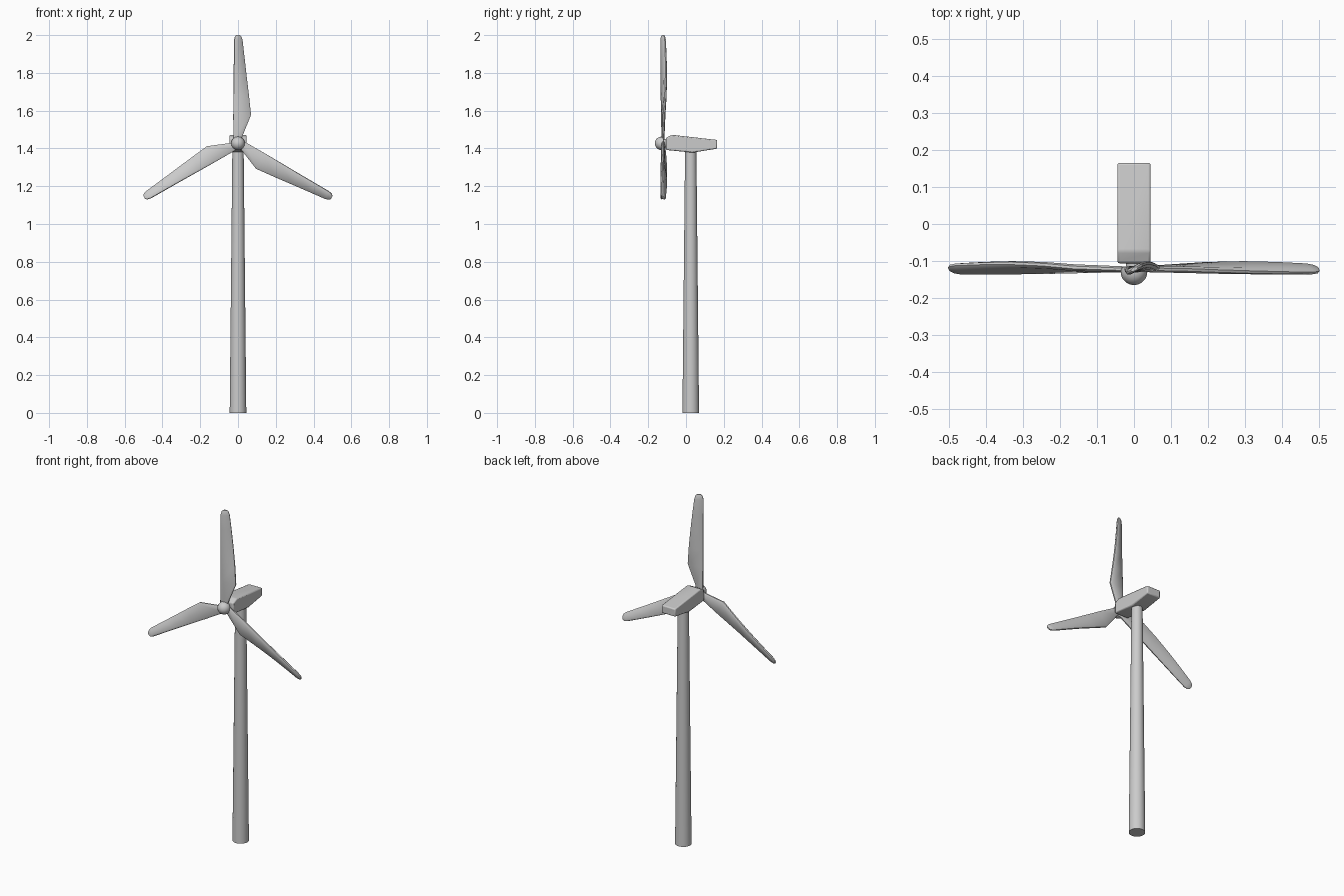
import bpy, bmesh
from math import radians, sin, cos, pi
from mathutils import Matrix, Vector

if "Cube" in bpy.data.objects:
    bpy.data.objects.remove(bpy.data.objects["Cube"])

HUB = Vector((0, -0.122, 1.427))


def finish(name, bm, angle=35):
    bmesh.ops.recalc_face_normals(bm, faces=bm.faces)
    me = bpy.data.meshes.new(name)
    bm.to_mesh(me)
    bm.free()
    ob = bpy.data.objects.new(name, me)
    bpy.context.collection.objects.link(ob)
    bpy.ops.object.select_all(action='DESELECT')
    ob.select_set(True)
    bpy.context.view_layer.objects.active = ob
    bpy.ops.object.shade_smooth_by_angle(angle=radians(angle))
    return ob


def loft(bm, rings):
    """Bridge equal-length point rings and cap both ends."""
    vs = [[bm.verts.new(p) for p in ring] for ring in rings]
    n = len(vs[0])
    for a, b in zip(vs, vs[1:]):
        for i in range(n):
            j = (i + 1) % n
            bm.faces.new((a[i], a[j], b[j], b[i]))
    bm.faces.new(vs[0])
    bm.faces.new(vs[-1])


# Tapered tower
bm = bmesh.new()
loft(bm, [[(r * cos(2 * pi * i / 32), 0.025 + r * sin(2 * pi * i / 32), z)
           for i in range(32)] for r, z in ((0.044, 0), (0.03, 1.39))])
finish("tower", bm)

# Nacelle: side profile extruded across, edges rounded
profile = [(-0.106, 1.392), (-0.106, 1.457), (-0.073, 1.472),
           (0.165, 1.445), (0.165, 1.399), (0.035, 1.378)]
bm = bmesh.new()
loft(bm, [[(x, y, z) for y, z in profile] for x in (-0.045, 0.045)])
nacelle = finish("nacelle", bm)
bev = nacelle.modifiers.new("rounding", 'BEVEL')
bev.width, bev.segments = 0.006, 2

# Hub nose and the shaft behind it
bm = bmesh.new()
bmesh.ops.create_uvsphere(bm, u_segments=16, v_segments=10, radius=0.036,
                          matrix=Matrix.Translation((0, -0.129, HUB.z)) @ Matrix.Rotation(pi / 2, 4, 'X'))
bmesh.ops.bisect_plane(bm, geom=bm.verts[:] + bm.edges[:] + bm.faces[:],
                       plane_co=(0, -0.118, 0), plane_no=(0, 1, 0), clear_outer=True)
bmesh.ops.holes_fill(bm, edges=[e for e in bm.edges if e.is_boundary])
finish("hub", bm, 40)
bm = bmesh.new()
loft(bm, [[(0.022 * cos(pi * i / 8), y, HUB.z + 0.022 * sin(pi * i / 8))
           for i in range(16)] for y in (-0.125, -0.1)])
finish("rotor_shaft", bm)

# Blade sections: radius, left edge, right edge, thickness, pitch in degrees
sections = [(0.0, -0.02, 0.01, 0.015, 0), (0.03, -0.025, 0.02, 0.016, 0),
            (0.150, -0.025, 0.069, 0.018, 4), (0.25, -0.024, 0.059, 0.018, 12),
            (0.36, -0.023, 0.047, 0.018, 20), (0.46, -0.023, 0.036, 0.017, 25),
            (0.545, -0.023, 0.026, 0.016, 28), (0.564, -0.018, 0.02, 0.014, 28),
            (0.573, -0.009, 0.011, 0.009, 28)]


def blade_section(r, left, right, t, pitch):
    b, h = min(0.008, (right - left) * 0.3), t / 2
    outline = [(left, -h * .4), (left + b, -h), (right - b, -h), (right, -h * .4),
               (right, h * .4), (right - b, h), (left + b, h), (left, h * .4)]
    a = radians(pitch)
    return [Vector((x * cos(a) - y * sin(a), x * sin(a) + y * cos(a), r)) for x, y in outline]


# Three blades around the hub
for k in range(3):
    rot = Matrix.Rotation(radians(120 * k), 3, 'Y')
    bm = bmesh.new()
    loft(bm, [[HUB + rot @ p for p in blade_section(*s)] for s in sections])
    finish(f"blade_{k + 1}", bm)
